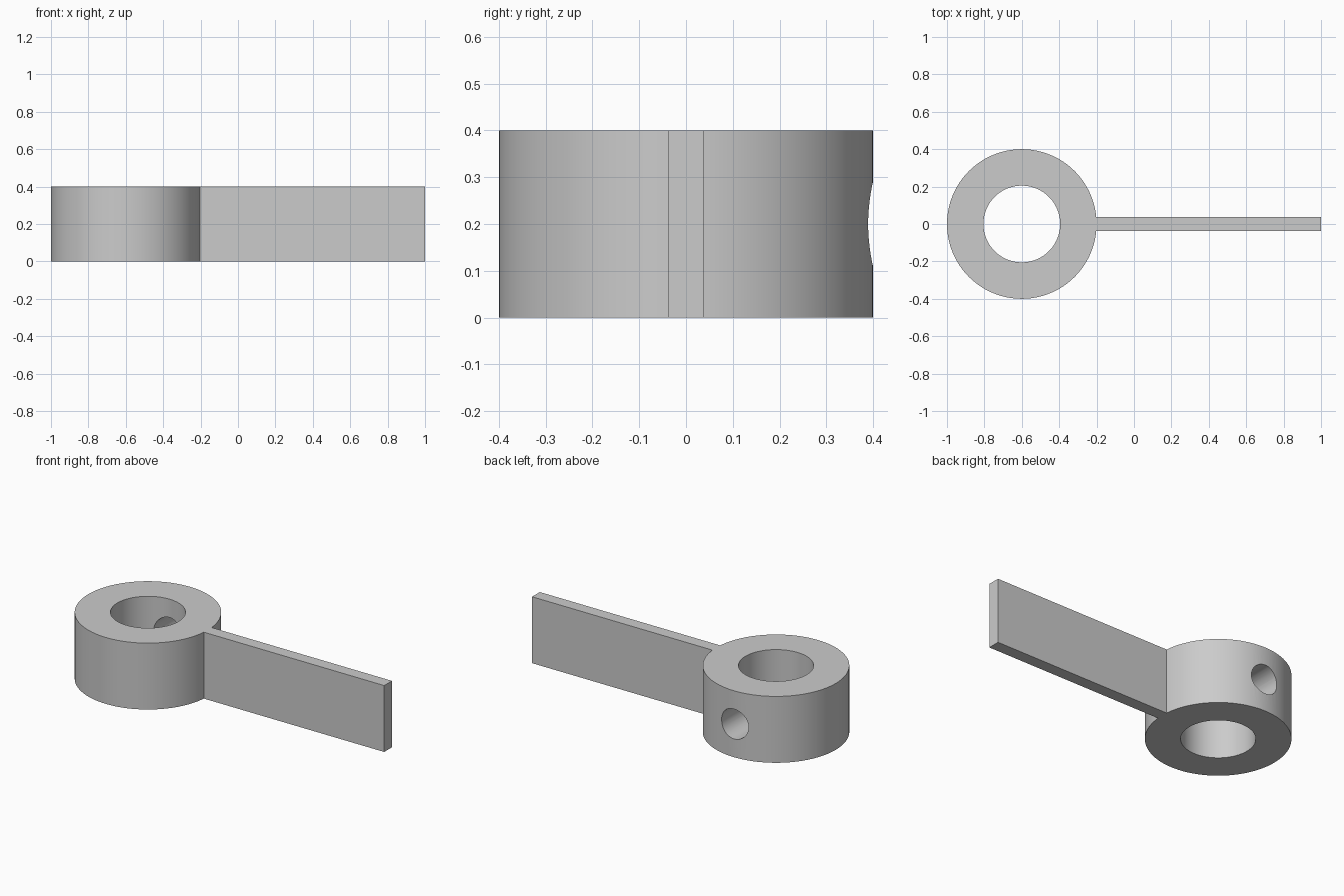
import bpy
from math import radians

cube = bpy.data.objects.get("Cube")
if cube:
    bpy.data.objects.remove(cube, do_unlink=True)

HEIGHT = 0.4
RING_X = -0.6
MID = HEIGHT / 2

grey = bpy.data.materials.new("light grey")
grey.use_nodes = True
colour = (0.6, 0.6, 0.6, 1)
grey.diffuse_color = colour
grey.node_tree.nodes["Principled BSDF"].inputs["Base Color"].default_value = colour


def cylinder(name, radius, depth, location, rotation=(0, 0, 0), sides=96):
    bpy.ops.mesh.primitive_cylinder_add(vertices=sides, radius=radius, depth=depth,
                                        location=location, rotation=rotation)
    obj = bpy.context.object
    obj.name = name
    obj.data.materials.append(grey)
    return obj


def combine(target, other, operation):
    mod = target.modifiers.new(operation.title(), 'BOOLEAN')
    mod.operation = operation
    mod.solver = 'EXACT'
    mod.object = other
    bpy.context.view_layer.objects.active = target
    bpy.ops.object.modifier_apply(modifier=mod.name)
    bpy.data.objects.remove(other, do_unlink=True)


# Round collar
collar = cylinder("collar_with_handle", 0.4, HEIGHT, (RING_X, 0, MID))

# Flat handle, rooted inside the collar wall
root, tip, thickness = -0.3, 1.0, 0.074
bpy.ops.mesh.primitive_cube_add(size=1, location=((root + tip) / 2, 0, MID))
handle = bpy.context.object
handle.name = "handle"
handle.scale = (tip - root, thickness, HEIGHT)
bpy.ops.object.transform_apply(location=False, rotation=False, scale=True)
handle.data.materials.append(grey)
combine(collar, handle, 'UNION')

# Central bore
bore = cylinder("bore_cutter", 0.205, 1, (RING_X, 0, MID))
combine(collar, bore, 'DIFFERENCE')

# Set screw hole through the back wall only
screw = cylinder("screw_hole_cutter", 0.09, 0.6, (RING_X, 0.3, MID),
                 (radians(90), 0, 0), 48)
combine(collar, screw, 'DIFFERENCE')

bpy.ops.object.select_all(action='DESELECT')
collar.select_set(True)
bpy.context.view_layer.objects.active = collar
bpy.ops.object.shade_smooth_by_angle(angle=radians(30))
